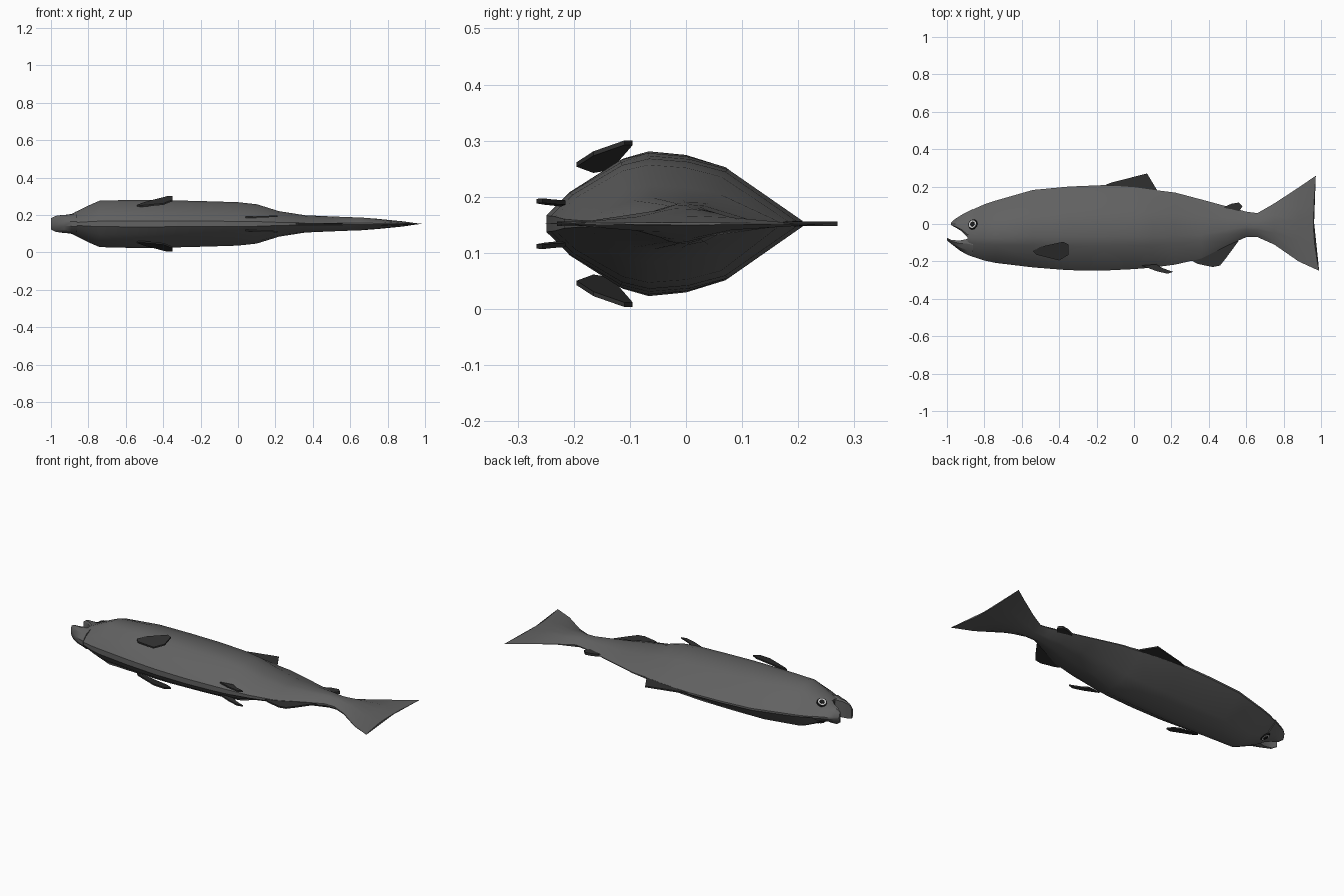
import bpy, bmesh, math

if "Cube" in bpy.data.objects:
    bpy.data.objects.remove(bpy.data.objects["Cube"])

ZC = 0.152  # the fish lies on its side; mid-plane height


def material(name, v):
    m = bpy.data.materials.new(name)
    m.diffuse_color = (v, v, v, 1)
    m.use_nodes = True
    m.node_tree.nodes["Principled BSDF"].inputs["Base Color"].default_value = m.diffuse_color
    return m


SKIN = material("skin", 0.12)
FIN = material("fin_dark", 0.03)
IRIS = material("iris", 0.55)
PUPIL = material("pupil", 0.01)


def finish(bm, name, mat, angle=25):
    bmesh.ops.remove_doubles(bm, verts=bm.verts, dist=0.0001)
    bmesh.ops.recalc_face_normals(bm, faces=bm.faces)
    me = bpy.data.meshes.new(name)
    bm.to_mesh(me)
    bm.free()
    ob = bpy.data.objects.new(name, me)
    bpy.context.collection.objects.link(ob)
    me.materials.append(mat)
    bpy.ops.object.select_all(action='DESELECT')
    ob.select_set(True)
    bpy.context.view_layer.objects.active = ob
    bpy.ops.object.shade_smooth_by_angle(angle=math.radians(angle))
    return ob


def loft(name, stations, section, shift=None):
    """stations: (x, top, bottom, half width); section: (depth fraction, width fraction)"""
    bm = bmesh.new()
    rings = []
    for x, top, bot, w in stations:
        right = [(top + (bot - top) * f, w * k) for f, k in section]
        left = [(y, -z) for y, z in reversed(right) if z > 0]
        rings.append([bm.verts.new((x + (shift(x, y) if shift else 0), y, ZC + z))
                      for y, z in right + left])
    n = len(rings[0])
    for a, b in zip(rings, rings[1:]):
        for i in range(n):
            j = (i + 1) % n
            bm.faces.new((a[i], a[j], b[j], b[i]))
    bm.faces.new(rings[0])
    bm.faces.new(rings[-1])
    return finish(bm, name, SKIN)


# Body and tail in one loft, tail corners swept back
body = loft("body", [
    (-0.89, 0.065, -0.165, 0.053), (-0.80, 0.105, -0.195, 0.098),
    (-0.74, 0.125, -0.208, 0.124), (-0.54, 0.182, -0.232, 0.129),
    (-0.35, 0.200, -0.247, 0.126), (-0.16, 0.208, -0.249, 0.121),
    (0.00, 0.197, -0.241, 0.116), (0.10, 0.183, -0.233, 0.105),
    (0.22, 0.168, -0.217, 0.068), (0.36, 0.131, -0.185, 0.046),
    (0.50, 0.093, -0.115, 0.040), (0.60, 0.066, -0.070, 0.036),
    (0.66, 0.058, -0.070, 0.034), (0.75, 0.110, -0.110, 0.027),
    (0.88, 0.195, -0.200, 0.014), (0.96, 0.258, -0.250, 0.002)],
    [(0, 0.04), (0.29, 0.80), (0.44, 0.95), (0.6, 1), (0.71, 0.90), (0.91, 0.45), (1, 0.12)],
    lambda x, y: 0.30 * y * y * (1.6 if y < 0 else 0.6) if x > 0.95 else 0)

# Open mouth
loft("upper_jaw", [
    (-0.86, 0.080, -0.075, 0.062), (-0.89, 0.065, -0.070, 0.053), (-0.92, 0.050, -0.040, 0.049),
    (-0.955, 0.028, -0.018, 0.046), (-0.978, 0.008, -0.006, 0.030)],
    [(0, 0.1), (0.3, 0.62), (0.6, 0.95), (0.9, 1), (1, 0.85)])
loft("lower_jaw", [
    (-0.86, -0.085, -0.176, 0.056), (-0.89, -0.080, -0.165, 0.050), (-0.93, -0.088, -0.143, 0.048),
    (-0.975, -0.086, -0.108, 0.043), (-1.0, -0.074, -0.088, 0.030)],
    [(0, 0.95), (0.3, 1), (0.7, 0.75), (1, 0.25)])


def fin(name, outline, mat=FIN, height=lambda x, y: 0, thick=0.008, side=1):
    """flat plate; height gives the offset from the mid-plane"""
    bm = bmesh.new()
    top, bot = [[bm.verts.new((x, y, ZC + side * (height(x, y) + d))) for x, y in outline]
                for d in (thick / 2, -thick / 2)]
    bm.faces.new(top)
    bm.faces.new(bot)
    for i in range(len(top)):
        j = (i + 1) % len(top)
        bm.faces.new((top[i], bot[i], bot[j], top[j]))
    return finish(bm, name, mat)


# Single fins on the mid-plane
fin("dorsal_fin", [(-0.20, 0.19), (-0.12, 0.222), (0.07, 0.27), (0.10, 0.22), (0.13, 0.17)])
fin("adipose_fin", [(0.47, 0.085), (0.52, 0.108), (0.56, 0.115), (0.58, 0.095), (0.56, 0.065)], thick=0.014)
fin("anal_fin", [(0.28, -0.18), (0.34, -0.213), (0.42, -0.23), (0.46, -0.222),
                 (0.49, -0.185), (0.56, -0.09), (0.45, -0.12)])

# Paired fins and eyes
for side, tag in ((1, "right"), (-1, "left")):
    fin("pectoral_fin_" + tag,
        [(-0.54, -0.145), (-0.50, -0.122), (-0.38, -0.095), (-0.35, -0.110),
         (-0.35, -0.165), (-0.40, -0.195), (-0.52, -0.165)],
        height=lambda x, y: 0.146 + 0.18 * (x + 0.36) + 0.35 * (y + 0.1), side=side)
    fin("pelvic_fin_" + tag,
        [(0.04, -0.222), (0.12, -0.252), (0.18, -0.266), (0.21, -0.256), (0.15, -0.235), (0.12, -0.215)],
        height=lambda x, y: 0.037 + 0.04 * (x - 0.1), side=side)
    hit, loc, normal, _ = body.ray_cast((-0.862, -0.002, ZC + side), (0, 0, -side))
    rot = normal.to_track_quat('Z', 'Y').to_matrix().to_4x4()
    for part, radius, lift, mat in (("iris", 0.024, 0.002, IRIS), ("pupil", 0.014, 0.005, PUPIL),
                                    ("eyelid", 0.029, 0.0005, PUPIL)):
        bm = bmesh.new()
        bmesh.ops.create_cone(bm, cap_ends=True, segments=12, radius1=radius,
                              radius2=radius * 0.9, depth=0.006, matrix=rot)
        bmesh.ops.translate(bm, verts=bm.verts, vec=loc + normal * lift)
        finish(bm, "eye_" + part + "_" + tag, mat)
